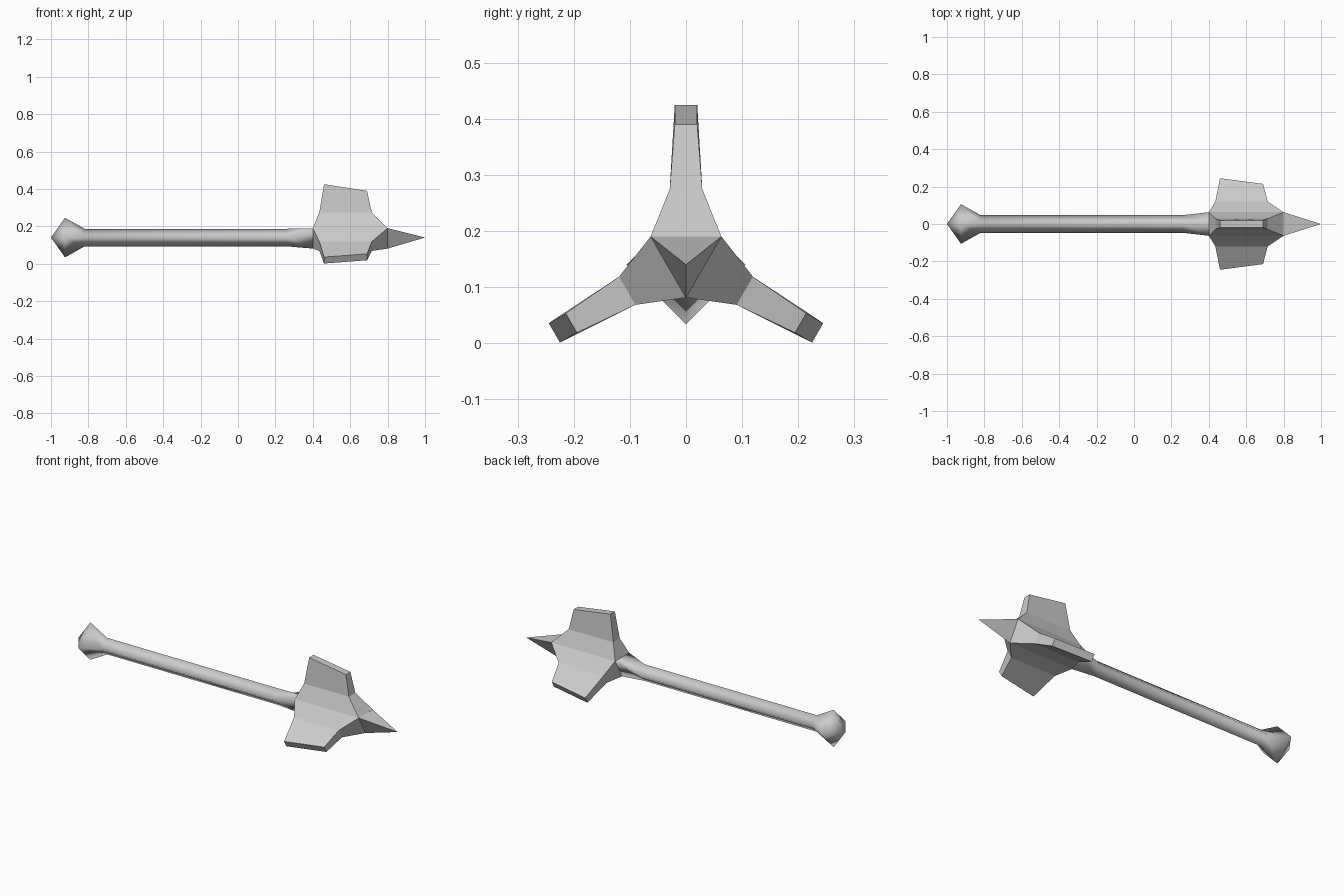
import bpy, bmesh, math
from mathutils import Matrix, Vector

if "Cube" in bpy.data.objects:
    bpy.data.objects.remove(bpy.data.objects["Cube"])

steel = bpy.data.materials.new("grey_steel")
steel.diffuse_color = (0.6, 0.6, 0.6, 1)
steel.use_nodes = True
steel.node_tree.nodes["Principled BSDF"].inputs["Base Color"].default_value = steel.diffuse_color

AXIS = 0.14     # height of the shaft centre
HUB = 0.154     # height of the head centre


def finish(name, bm, smooth):
    bmesh.ops.remove_doubles(bm, verts=bm.verts, dist=0.0005)
    bmesh.ops.recalc_face_normals(bm, faces=bm.faces)
    for f in bm.faces:
        f.smooth = smooth
    me = bpy.data.meshes.new(name)
    bm.to_mesh(me)
    bm.free()
    me.materials.append(steel)
    ob = bpy.data.objects.new(name, me)
    bpy.context.collection.objects.link(ob)
    return ob


def skin(bm, rings):
    """Bridge consecutive closed rings of equal length."""
    rings = [[bm.verts.new(p) for p in r] for r in rings]
    for a, b in zip(rings, rings[1:]):
        for i in range(len(a)):
            j = (i + 1) % len(a)
            bm.faces.new((a[i], a[j], b[j], b[i]))
    return rings


def diamond(x, r):
    return [(x, r, AXIS), (x, 0, AXIS + r), (x, -r, AXIS), (x, 0, AXIS - r)]


# Shaft and pommel: four-sided, smooth, spreading into the triangular head
bm = bmesh.new()
end_ring = [(0.4, 0.063, 0.19), (0.4, 0, 0.19), (0.4, -0.063, 0.19), (0.4, 0, 0.081)]
rings = skin(bm, [diamond(-0.925, 0.106), diamond(-0.82, 0.047),
                  diamond(0.26, 0.047), end_ring])
tip = bm.verts.new((-1, 0, AXIS))
for i in range(4):
    bm.faces.new((rings[0][i], rings[0][(i + 1) % 4], tip))
finish("shaft_and_pommel", bm, True)

# Flanges: stepped blade, (height, back x, front x, half width) per level
levels = [(0.0363, 0.40, 0.80, 0.063), (0.121, 0.435, 0.715, 0.029),
          (0.271, 0.46, 0.69, 0.02)]
bm = bmesh.new()
for k in range(3):
    turn = Matrix.Translation((0, 0, HUB)) @ Matrix.Rotation(k * math.tau / 3, 4, 'X')
    blade = []
    for h, x0, x1, w in levels:
        h1 = 0.236 if h > 0.2 else h      # top slopes down to the front
        blade.append([turn @ Vector(p) for p in
                      ((x0, -w, h), (x1, -w, h1), (x1, w, h1), (x0, w, h))])
    r = skin(bm, blade)
    bm.faces.new(r[-1])
finish("head_flanges", bm, False)

# Spike: three-sided point on the front of the head
bm = bmesh.new()
base = [bm.verts.new(p) for p in ((0.8, 0.063, 0.19), (0.8, -0.063, 0.19), (0.8, 0, 0.081))]
point = bm.verts.new((1, 0, AXIS))
for i in range(3):
    bm.faces.new((base[i], base[(i + 1) % 3], point))
bm.faces.new(base)
finish("front_spike", bm, False)
